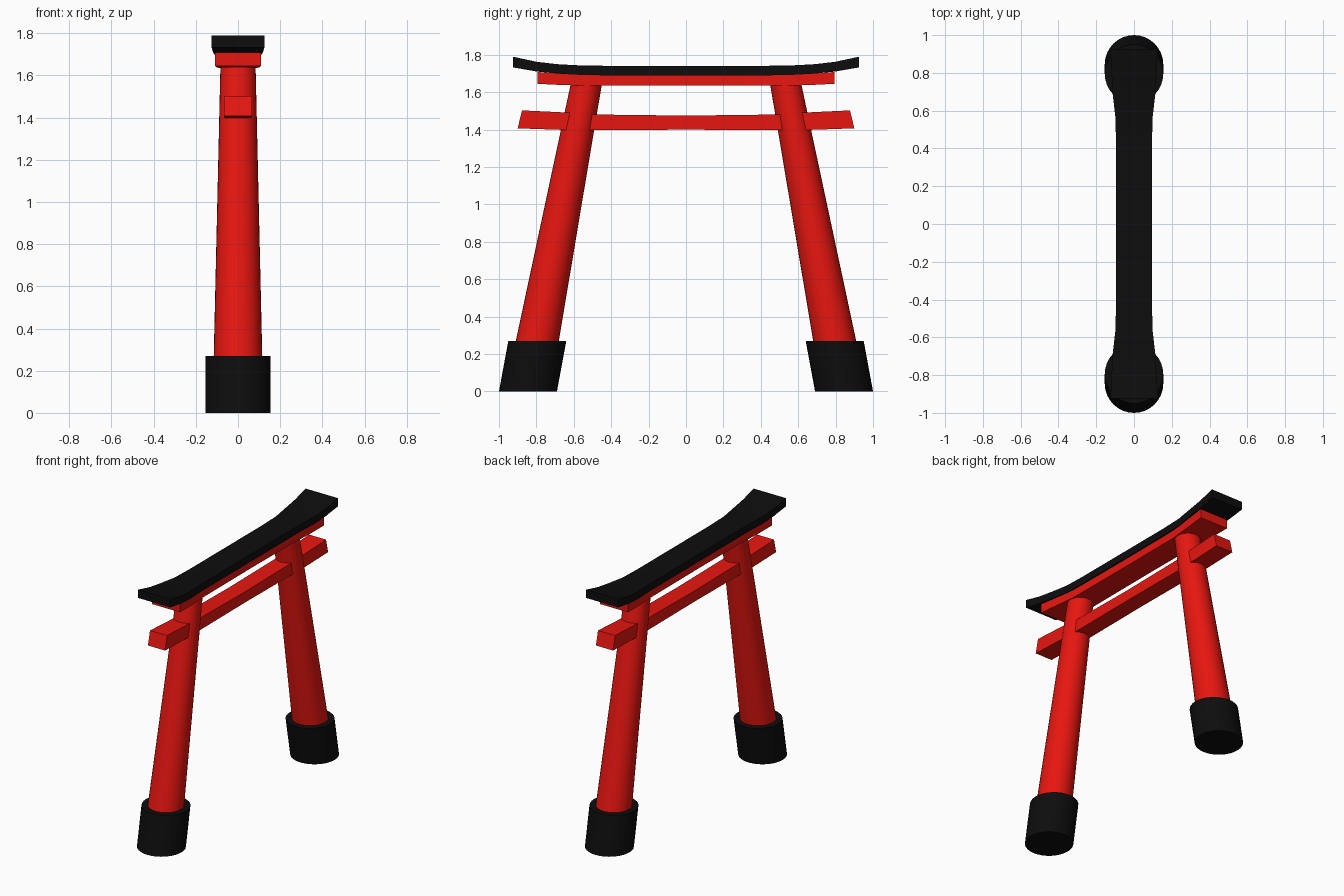
import bpy, bmesh, math

if "Cube" in bpy.data.objects:
    bpy.data.objects.remove(bpy.data.objects["Cube"])


def material(name, rgb):
    m = bpy.data.materials.new(name)
    m.diffuse_color = (*rgb, 1)
    m.use_nodes = True
    m.node_tree.nodes["Principled BSDF"].inputs["Base Color"].default_value = m.diffuse_color
    return m


RED = material("red_paint", (0.8, 0.008, 0.005))
BLACK = material("black_paint", (0.004, 0.004, 0.004))


def loft(name, rings, mat, smooth_angle):
    """Skin equal-sized rings of points and cap both ends."""
    bm = bmesh.new()
    loops = [[bm.verts.new(p) for p in ring] for ring in rings]
    n = len(loops[0])
    for a, b in zip(loops, loops[1:]):
        for i in range(n):
            j = (i + 1) % n
            bm.faces.new((a[i], a[j], b[j], b[i]))
    bm.faces.new(loops[0])
    bm.faces.new(loops[-1])
    bmesh.ops.recalc_face_normals(bm, faces=bm.faces)
    me = bpy.data.meshes.new(name)
    bm.to_mesh(me)
    bm.free()
    me.materials.append(mat)
    ob = bpy.data.objects.new(name, me)
    bpy.context.collection.objects.link(ob)
    bpy.ops.object.select_all(action='DESELECT')
    ob.select_set(True)
    bpy.context.view_layer.objects.active = ob
    bpy.ops.object.shade_smooth_by_angle(angle=math.radians(smooth_angle))
    return ob


def leaning_column(name, side, stations, mat, n=32):
    """Stations are (y, z, radius); rings stay level so the column shears."""
    rings = [[(r * math.cos(2 * math.pi * i / n),
               side * y + r * math.sin(2 * math.pi * i / n), z)
              for i in range(n)] for y, z, r in stations]
    loft(name, rings, mat, 40)


def beam(name, half, mat):
    """Half stations from the middle out: (y bottom, y top, half width, z bottom, z top)."""
    full = [(-a, -b, w, lo, hi) for a, b, w, lo, hi in reversed(half[1:])] + half
    rings = [[(-w, a, lo), (w, a, lo), (w, b, hi), (-w, b, hi)]
             for a, b, w, lo, hi in full]
    loft(name, rings, mat, 15)


# Leaning pillars and their black sleeves
for label, side in (("left", -1), ("right", 1)):
    leaning_column(label + "_base", side,
                   [(0.845, 0, 0.155), (0.795, 0.27, 0.155)], BLACK)
    leaning_column(label + "_pillar", side,
                   [(0.82, 0.13, 0.118), (0.795, 0.27, 0.115),
                    (0.53, 1.66, 0.083)], RED)

# Lower tie beam running through both pillars
beam("tie_beam", [(0, 0, 0.06, 1.40, 1.475),
                  (0.5, 0.5, 0.06, 1.397, 1.481),
                  (0.635, 0.63, 0.064, 1.398, 1.491),
                  (0.9, 0.877, 0.066, 1.407, 1.503)], RED)

# Red lintel under the roof beam
beam("lintel", [(0, 0, 0.085, 1.635, 1.692),
                (0.5, 0.5, 0.087, 1.635, 1.693),
                (0.65, 0.65, 0.10, 1.638, 1.698),
                (0.795, 0.795, 0.109, 1.645, 1.708)], RED)

# Black top beam, upswept and flared at the ends
beam("roof_beam", [(0, 0, 0.095, 1.69, 1.741),
                   (0.4, 0.4, 0.095, 1.69, 1.741),
                   (0.56, 0.56, 0.098, 1.692, 1.743),
                   (0.69, 0.69, 0.113, 1.70, 1.75),
                   (0.80, 0.80, 0.119, 1.711, 1.763),
                   (0.925, 0.925, 0.125, 1.733, 1.79)], BLACK)
